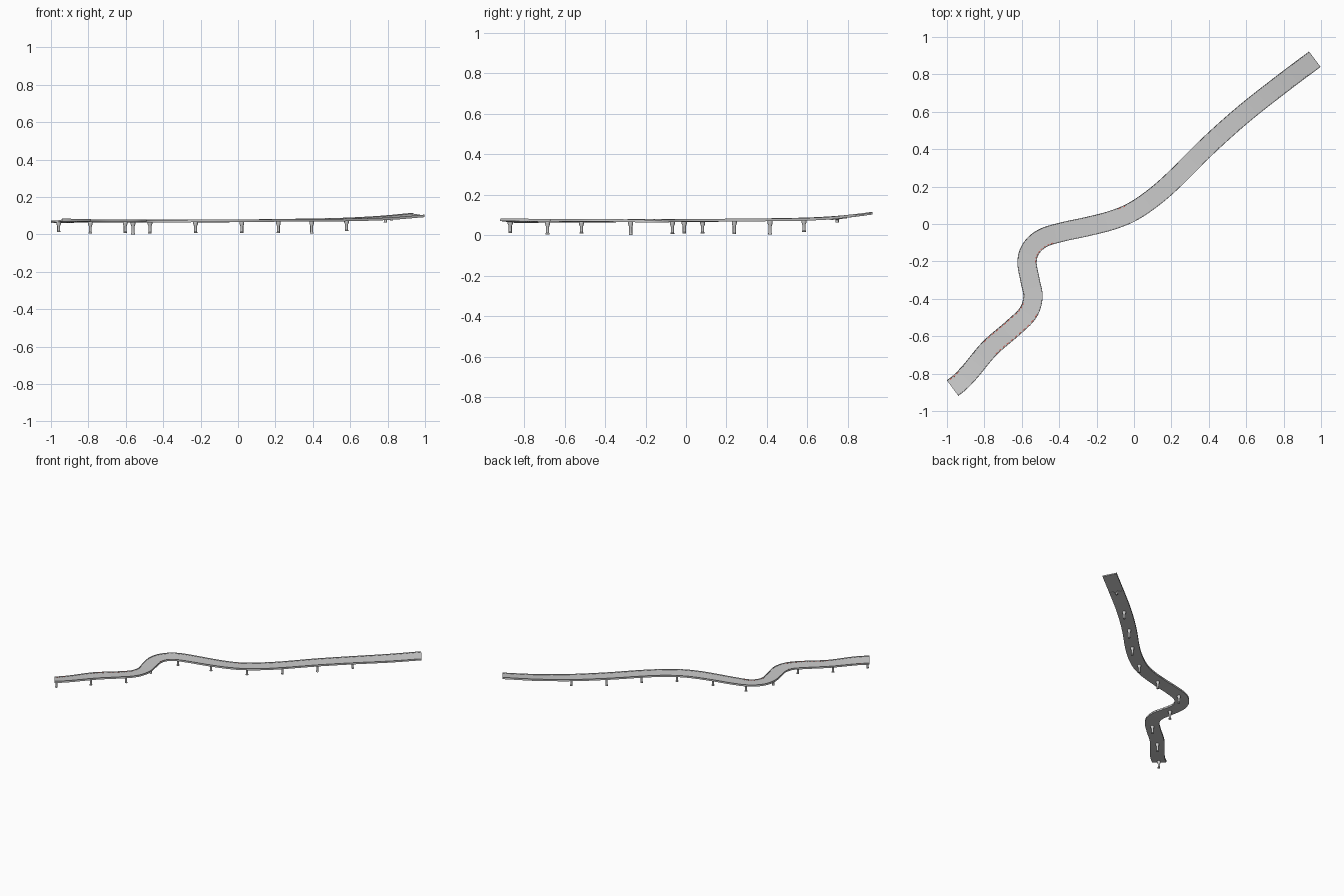
import bpy, bmesh, math
from mathutils import Vector

if "Cube" in bpy.data.objects:
    bpy.data.objects.remove(bpy.data.objects["Cube"])

# Centreline: x, y, deck height, bank (rise of left edge)
PTS = [(-.970, -.877, .072, -.005), (-.93, -.846, .072, -.005), (-.875, -.788, .072, -.004),
       (-.77, -.663, .072, -.001),
       (-.647, -.556, .072, -.002), (-.567, -.476, .072, -.002), (-.54, -.39, .072, -.002),
       (-.556, -.30, .072, 0), (-.572, -.203, .072, .002), (-.55, -.13, .072, .002),
       (-.487, -.075, .072, .002), (-.385, -.043, .072, .001), (-.246, -.013, .072, 0),
       (-.118, .020, .0725, -.001), (-.011, .064, .073, -.001), (.1, .138, .074, 0),
       (.215, .238, .075, 0), (.395, .417, .077, .001), (.585, .587, .08, .002),
       (.785, .745, .0885, .004), (.966, .881, .104, .005)]
N = 200


def catmull(p0, p1, p2, p3, t):
    return 0.5 * (2 * p1 + (p2 - p0) * t + (2 * p0 - 5 * p1 + 4 * p2 - p3) * t * t
                  + (3 * p1 - p0 - 3 * p2 + p3) * t ** 3)


def sample_path():
    """Evenly spaced frames: (position, left vector, up vector)."""
    p = [Vector(q) for q in PTS]
    p = [2 * p[0] - p[1]] + p + [2 * p[-1] - p[-2]]
    fine = [catmull(*p[i:i + 4], k / 30) for i in range(len(p) - 3) for k in range(30)] + [p[-2]]
    cum = [0]
    for a, b in zip(fine, fine[1:]):
        cum.append(cum[-1] + (b.xyz - a.xyz).length)
    even, j = [], 0
    for i in range(N + 1):
        s = cum[-1] * i / N
        while j < len(fine) - 2 and cum[j + 1] < s:
            j += 1
        even.append(fine[j].lerp(fine[j + 1], (s - cum[j]) / (cum[j + 1] - cum[j])))
    out = []
    for i, q in enumerate(even):
        t = (even[min(i + 1, N)].xyz - even[max(i - 1, 0)].xyz).normalized()
        left = Vector((-t.y, t.x, 0)).normalized()
        left = (left + Vector((0, 0, q.w / .05))).normalized()
        out.append((q.xyz, left, t.cross(left)))
    return out


FRAMES = sample_path()


def nearest(x, y):
    return min(range(N + 1), key=lambda i: (FRAMES[i][0].xy - Vector((x, y))).length)


def at(i, u, v):
    p, left, up = FRAMES[i]
    return p + left * u + up * v


def sweep(bm, profile, i0, i1):
    """Closed profile of (left, up) swept along frames i0..i1."""
    rings = [[bm.verts.new(at(i, u, v)) for u, v in profile] for i in range(i0, i1 + 1)]
    n = len(profile)
    for a, b in zip(rings, rings[1:]):
        for k in range(n):
            bm.faces.new((a[k], a[(k + 1) % n], b[(k + 1) % n], b[k]))
    bm.faces.new(rings[0])
    bm.faces.new(rings[-1])


def rect(u0, u1, v0, v1):
    return [(u0, v0), (u1, v0), (u1, v1), (u0, v1)]


def finish(bm, name, color=None):
    bmesh.ops.recalc_face_normals(bm, faces=bm.faces)
    me = bpy.data.meshes.new(name)
    bm.to_mesh(me)
    bm.free()
    ob = bpy.data.objects.new(name, me)
    bpy.context.collection.objects.link(ob)
    if color:
        mat = bpy.data.materials.new(name)
        mat.diffuse_color = color
        mat.use_nodes = True
        mat.node_tree.nodes["Principled BSDF"].inputs["Base Color"].default_value = mat.diffuse_color
        me.materials.append(mat)
    bpy.ops.object.select_all(action='DESELECT')
    ob.select_set(True)
    bpy.context.view_layer.objects.active = ob
    bpy.ops.object.shade_smooth_by_angle(angle=math.radians(30))
    return ob


# Road deck with upright sides
bm = bmesh.new()
sweep(bm, rect(-.051, .051, -.007, .002), 0, N)
finish(bm, "road_deck")

# Low edge barriers with a stepped inner face
for side, name in ((1, "left"), (-1, "right")):
    bm = bmesh.new()
    sweep(bm, [(side * u, v) for u, v in ((.0465, .001), (.0465, .0035), (.0485, .0035),
                                          (.0495, .0065), (.0515, .0065), (.0515, .001))], 0, N)
    finish(bm, name + "_barrier")

# Red kerb blocks on the bends: side, start point, end point
bm = bmesh.new()
for side, a, b in ((1, (-.96, -.87), (-.91, -.82)), (1, (-.77, -.663), (-.55, -.43)),
                   (-1, (-.77, -.663), (-.56, -.46)), (-1, (-.572, -.2), (-.43, -.06)),
                   (1, (-.07, .04), (-.03, .06))):
    for i in range(nearest(*a), nearest(*b), 2):
        sweep(bm, rect(side * .0425, side * .0465, .001, .003), i, i + 1)
finish(bm, "red_kerbs", (.7, .12, .09, 1))

# Round support pillars with flared heads, evenly spaced: x, y, foot height
PILLARS = [(-.965, -.872, .012), (-.79, -.685, .004), (-.60, -.515, .008), (-.565, -.28, 0),
           (-.47, -.07, .006), (-.225, -.008, .008), (.015, .078, .008), (.215, .238, .007),
           (.395, .417, .004), (.585, .587, .017), (.785, .745, .064)]
SIDES = 16
for n, (x, y, z0) in enumerate(PILLARS, 1):
    i = nearest(x, y)
    p = FRAMES[i][0]
    top = p.z - .006
    h = top - z0
    rows = [(z0, .0095), (z0 + .08 * h, .0095), (z0 + .12 * h, .0078), (z0 + .62 * h, .0078),
            (z0 + .82 * h, .0125), (top, .0125)]
    bm = bmesh.new()
    rings = [[bm.verts.new((p.x + r * math.cos(k * math.tau / SIDES),
                            p.y + r * math.sin(k * math.tau / SIDES), z))
              for k in range(SIDES)] for z, r in rows]
    for a, b in zip(rings, rings[1:]):
        for k in range(SIDES):
            bm.faces.new((a[k], a[(k + 1) % SIDES], b[(k + 1) % SIDES], b[k]))
    bm.faces.new(rings[0])
    bm.faces.new(rings[-1])
    finish(bm, "pillar_%02d" % n)

# Thin cross beam under the climbing end
bm = bmesh.new()
i = nearest(.785, .745)
sweep(bm, rect(-.048, .048, -.010, -.006), i, i + 1)
finish(bm, "cross_beam")
